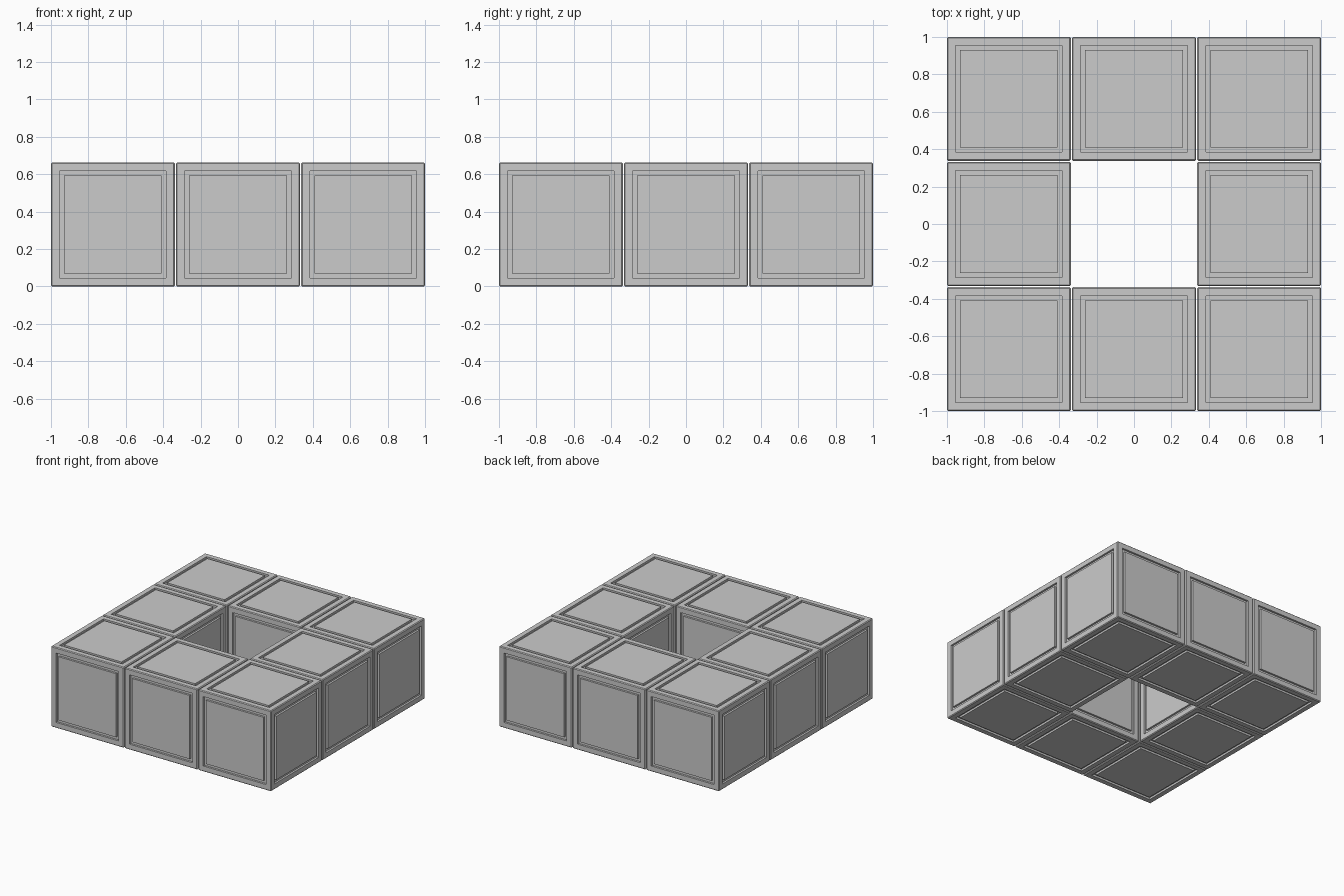
import bpy, bmesh

if "Cube" in bpy.data.objects:
    bpy.data.objects.remove(bpy.data.objects["Cube"])

SIZE = 0.662      # edge of one cube
PITCH = 0.669     # spacing between cube centres
EDGE = 0.006      # small chamfer on the cube edges
GROOVE = 0.016    # depth of the groove framing each panel


def panel_cube_mesh():
    bm = bmesh.new()
    bmesh.ops.create_cube(bm, size=SIZE)
    # chamfered outer edges
    bmesh.ops.bevel(bm, geom=bm.edges[:], offset=EDGE, segments=1,
                    profile=0.5, affect='EDGES')
    panels = [f for f in bm.faces if f.calc_area() > 0.2]
    # frame, groove wall, groove floor, raised centre panel
    for width, depth in ((0.04, 0), (0, -GROOVE), (0.024, 0), (0, GROOVE)):
        bmesh.ops.inset_individual(bm, faces=panels, thickness=width,
                                   depth=depth, use_even_offset=True)
    bmesh.ops.recalc_face_normals(bm, faces=bm.faces[:])
    mesh = bpy.data.meshes.new("panel_cube")
    bm.to_mesh(mesh)
    bm.free()
    return mesh


# square ring of eight cubes with an open centre
cube = panel_cube_mesh()
for i, row in zip((-1, 0, 1), ("front", "middle", "back")):
    for j, col in zip((-1, 0, 1), ("left", "centre", "right")):
        if i == 0 and j == 0:
            continue
        ob = bpy.data.objects.new(f"cube_{row}_{col}", cube)
        ob.location = (j * PITCH, i * PITCH, SIZE / 2)
        bpy.context.collection.objects.link(ob)
